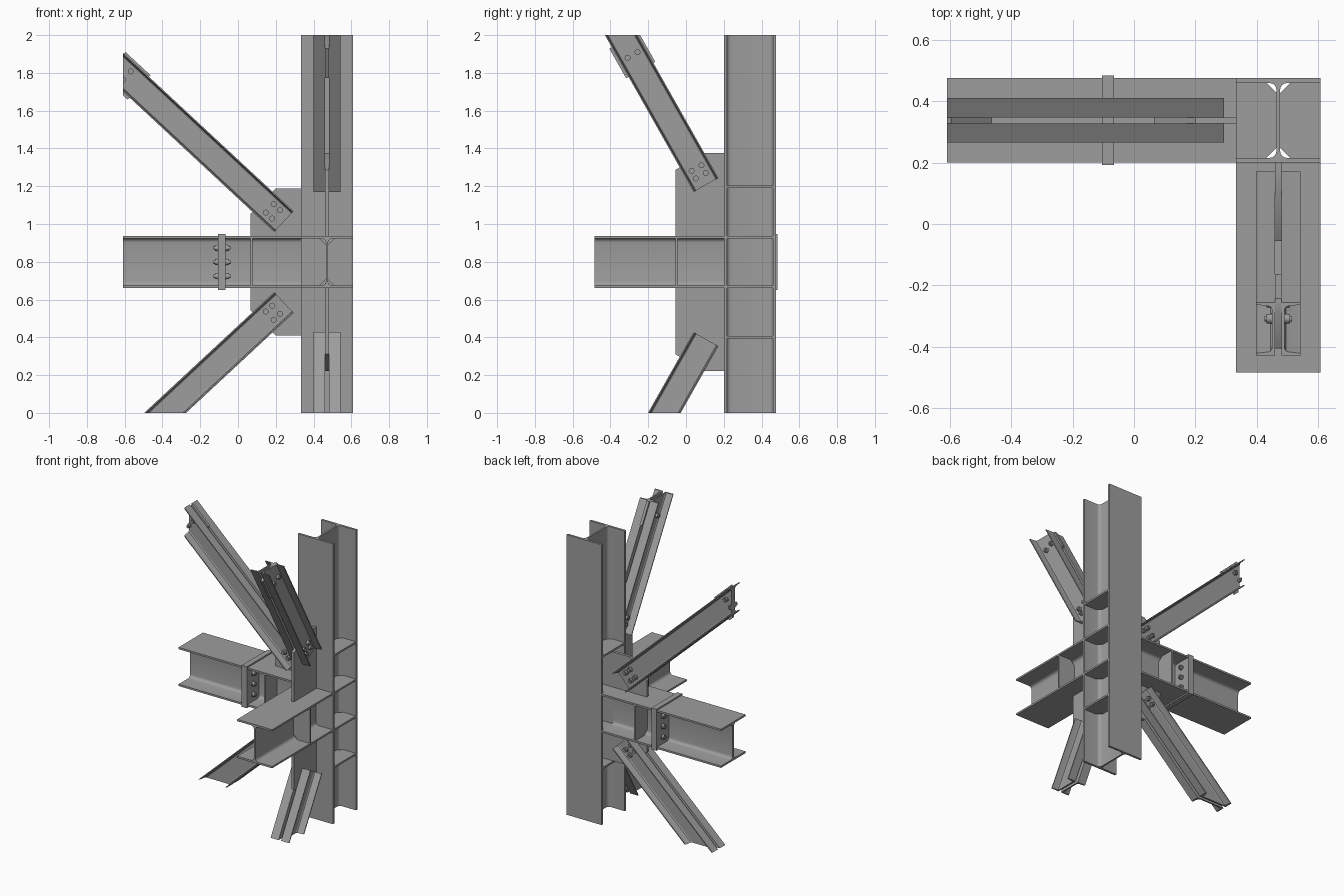
import bpy, bmesh, math
from mathutils import Vector, Matrix

if "Cube" in bpy.data.objects:
    bpy.data.objects.remove(bpy.data.objects["Cube"])

X, Y, Z = Vector((1, 0, 0)), Vector((0, 1, 0)), Vector((0, 0, 1))
CX, CY, CZ = 0.471, 0.338, 0.7985      # column web x, side beam web y, beam mid height
B = 0.276                              # section width and depth

# Dark grey steel
steel = bpy.data.materials.new("dark_steel")
steel.diffuse_color = (0.34, 0.34, 0.34, 1)
steel.use_nodes = True
steel.node_tree.nodes["Principled BSDF"].inputs["Base Color"].default_value = steel.diffuse_color


def frame(a, b, c, origin):
    m = Matrix((a, b, c)).transposed().to_4x4()
    m.translation = Vector(origin)
    return m


def build(name, prisms, m, clip=False):
    """One object from prisms (profile points, start depth, end depth) in frame m."""
    bm = bmesh.new()
    for pts, d0, d1 in prisms:
        lo = [bm.verts.new(m @ Vector((a, b, d0))) for a, b in pts]
        hi = [bm.verts.new(m @ Vector((a, b, d1))) for a, b in pts]
        n = len(pts)
        bm.faces.new(lo[::-1])
        bm.faces.new(hi)
        for i in range(n):
            j = (i + 1) % n
            bm.faces.new((lo[i], lo[j], hi[j], hi[i]))
    if clip:
        for co, no in (((0, 0, 0), -Z), ((0, 0, 2), Z), ((-0.61, 0, 0), -X)):
            bmesh.ops.bisect_plane(bm, geom=bm.verts[:] + bm.edges[:] + bm.faces[:],
                                   plane_co=co, plane_no=no, clear_outer=True)
            bmesh.ops.holes_fill(bm, edges=[e for e in bm.edges if e.is_boundary], sides=0)
    bmesh.ops.recalc_face_normals(bm, faces=bm.faces[:])
    me = bpy.data.meshes.new(name)
    bm.to_mesh(me)
    bm.free()
    me.polygons.foreach_set("use_smooth", [True] * len(me.polygons))
    me.set_sharp_from_angle(angle=math.radians(30))
    me.materials.append(steel)
    ob = bpy.data.objects.new(name, me)
    bpy.context.collection.objects.link(ob)
    return ob


def rect(a0, a1, b0, b1):
    return [(a0, b0), (a1, b0), (a1, b1), (a0, b1)]


def circle(r, a, b, n=16):
    return [(a + r * math.cos(math.tau * i / n), b + r * math.sin(math.tau * i / n))
            for i in range(n)]


def h_section(tf, tw=0.012, r=0.022):
    """H profile with root fillets, flanges along a, web along b."""
    h, t = B / 2, tw / 2
    q = [(h, h), (h, h - tf)]
    q += [(t + r - r * math.sin(k * math.pi / 8), h - tf - r + r * math.cos(k * math.pi / 8))
          for k in range(5)]
    right = q + [(a, -b) for a, b in q[::-1]]
    return right + [(-a, b) for a, b in right[::-1]]


def stiffener(side, tf):
    """Plate filling one side of an H section, corners cut at the root."""
    h, t, c = B / 2 - tf, 0.006, 0.032
    pts = [(t, -h + c), (t + c, -h), (B / 2, -h), (B / 2, h), (t + c, h), (t, h - c)]
    return [(side * a, b) for a, b in pts]


def bolt(a, b):
    """Washer, head and nut, and shank tip on both sides of a 0.04 grip."""
    return [(circle(0.018, a, b), -0.024, 0.024),
            (circle(0.0155, a, b), -0.038, 0.038),
            (circle(0.009, a, b), -0.045, 0.045)]


# Column with its web stiffeners
col = frame(X, Y, Z, (CX, CY, 0))
build("column", [(h_section(0.016), 0, 2)], col)
for i, z in enumerate((0.4, 0.667, 0.93, 1.197)):
    build(f"column_stiffener_{i}",
          [(stiffener(s, 0.016), z - 0.0065, z + 0.0065) for s in (1, -1)], col)

# Side beam in two lengths joined by bolted end plates
side = frame(Y, Z, X, (0, CY, CZ))
TF = 0.013
build("side_beam_outer", [(h_section(TF), -0.61, -0.105)], side)
build("side_beam_stub", [(h_section(TF), -0.065, CX - B / 2)], side)
build("side_beam_stiffener",
      [(stiffener(s, TF), 0.065, 0.077) for s in (1, -1)], side)
for i, x in enumerate((-0.105, -0.085)):
    build(f"end_plate_{i}", [(rect(-0.146, 0.146, -0.148, 0.148), x, x + 0.02)], side)
splice = frame(Y, Z, X, (-0.085, CY, CZ))
build("splice_bolts", [p for y in (-0.075, 0.075) for z in (-0.075, 0, 0.075)
                       for p in bolt(y, z)], splice)

# Front beam running to the column flange
front = frame(X, Z, Y, (CX, 0, CZ))
build("front_beam", [(h_section(TF), -0.485, CY - B / 2)], front)
build("front_beam_stiffener",
      [(stiffener(s, TF), -0.056, -0.044) for s in (1, -1)], front)

# Gusset plates above and below both beams
side_plane = frame(X, Z, Y, (0, CY, CZ))
front_plane = frame(Y, Z, X, (CX, 0, CZ))
web_x = CX - 0.006
build("side_web_plate", [(rect(0.333, web_x, -0.125, 0.125), -0.006, 0.006)], side_plane)
for s, word in ((1, "upper"), (-1, "lower")):
    g = [(web_x, 0.138), (web_x, 0.389), (0.2, 0.389), (0.066, 0.255), (0.066, 0.138)]
    build(f"side_gusset_{word}", [([(a, s * b) for a, b in g], -0.01, 0.01)], side_plane)
    g = [(0.2, 0.138), (0.2, 0.578), (0.1, 0.578), (-0.056, 0.488), (-0.056, 0.138)]
    build(f"front_gusset_{word}", [([(a, s * b) for a, b in g], -0.01, 0.01)], front_plane)

# Channel profile: web against the gusset, tapered flanges outward
half = [(0.0755, 0.01), (0.0755, 0.0725), (0.069, 0.0725), (0.065, 0.032),
        (0.0625, 0.025), (0.056, 0.0205)]
channel = half + [(-a, b) for a, b in half[::-1]]


def brace(name, along, angle, start, normal, s, length, bolted, pack):
    """Pair of back-to-back channels, mirrored in z for s = -1."""
    ca, sa = math.cos(math.radians(angle)), math.sin(math.radians(angle))
    u = -along * ca + Z * sa * s
    v = along * sa + Z * ca * s
    origin = Vector(start)
    origin.z = CZ + s * (origin.z - CZ)
    origin += v * 0.004
    for k, w in (("a", 1), ("b", -1)):
        build(f"{name}_channel_{k}", [([(p, w * q) for p, q in channel], 0, length)],
              frame(v, normal, u, origin), True)
    flat = frame(u, v, normal, origin)
    spots = [(d, e) for d in (0.056, 0.102) for e in (-0.03, 0.03)] if bolted else []
    if pack:
        build(f"{name}_packing_plate", [(rect(pack, pack + 0.18, -0.09, 0.087), -0.01, 0.01)],
              flat, True)
        spots += [(pack + 0.09, -0.03), (pack + 0.09, 0.03)]
    for i, (d, e) in enumerate(spots):
        build(f"{name}_bolt_{i}", bolt(d, e), flat, True)


# Four diagonal braces
S, F = (0.24, CY, 1.01), (CX, 0.1025, 1.205)
brace("side_brace_upper", X, 42.9, S, Y, 1, 1.5, True, 1.045)
brace("side_brace_lower", X, 42.9, S, Y, -1, 1.2, True, 0)
brace("front_brace_upper", Y, 60.5, F, X, 1, 1.3, True, 0.70)
brace("front_brace_lower", Y, 60.5, F, X, -1, 0.8, False, 0)
